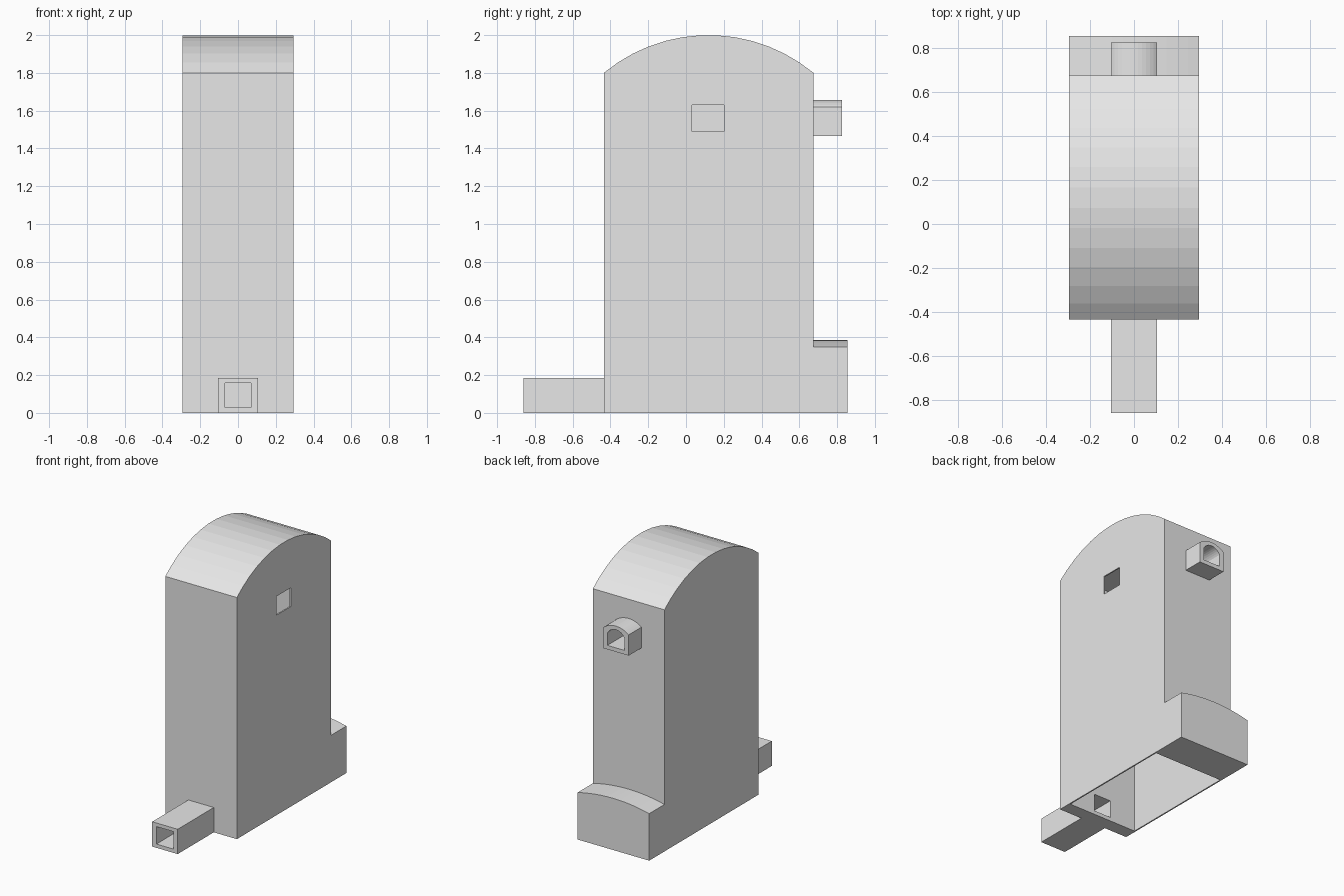
import bpy, bmesh, math
from mathutils import Vector

cube = bpy.data.objects.get("Cube")
if cube:
    bpy.data.objects.remove(cube, do_unlink=True)

grey = bpy.data.materials.new("plain_grey")
grey.use_nodes = True
grey.diffuse_color = (0.8, 0.8, 0.8, 1)
grey.node_tree.nodes["Principled BSDF"].inputs["Base Color"].default_value = (0.8, 0.8, 0.8, 1)


def block_profile(a0, a1, z0, shoulder, rise=0, steps=13):
    """Rectangle from a0 to a1 whose top may be a circular arch."""
    pts = [(a0, z0), (a1, z0)]
    if not rise:
        return pts + [(a1, shoulder), (a0, shoulder)]
    half, mid = (a1 - a0) / 2, (a0 + a1) / 2
    radius = (half ** 2 + rise ** 2) / (2 * rise)
    sweep = math.asin(min(1, half / radius))
    for i in range(steps + 1):
        t = sweep * (1 - 2 * i / steps)
        pts.append((mid + radius * math.sin(t),
                    shoulder + rise - radius + radius * math.cos(t)))
    return pts


def prism(name, profile, axis, start, end):
    """Extrude a profile along x (profile in y, z) or along y (profile in x, z)."""
    bm = bmesh.new()
    if axis == "x":
        verts = [bm.verts.new((start, a, z)) for a, z in profile]
        step = Vector((end - start, 0, 0))
    else:
        verts = [bm.verts.new((a, start, z)) for a, z in profile]
        step = Vector((0, end - start, 0))
    face = bm.faces.new(verts)
    out = bmesh.ops.extrude_face_region(bm, geom=[face], use_keep_orig=True)
    bmesh.ops.translate(bm, vec=step,
                        verts=[g for g in out["geom"] if isinstance(g, bmesh.types.BMVert)])
    bmesh.ops.recalc_face_normals(bm, faces=bm.faces)
    mesh = bpy.data.meshes.new(name)
    bm.to_mesh(mesh)
    bm.free()
    mesh.materials.append(grey)
    obj = bpy.data.objects.new(name, mesh)
    bpy.context.collection.objects.link(obj)
    return obj


def cut(targets, cutter):
    """Subtract the cutter from each target, then remove it."""
    cutter.hide_render = True
    for obj in targets:
        mod = obj.modifiers.new("opening", "BOOLEAN")
        mod.operation, mod.solver, mod.object = "DIFFERENCE", "EXACT", cutter
        bpy.context.view_layer.objects.active = obj
        bpy.ops.object.modifier_apply(modifier=mod.name)
    bpy.data.objects.remove(cutter, do_unlink=True)


HALF = 0.295
FRONT, BACK = -0.435, 0.675

# Main parts
tower = prism("tower_body", block_profile(FRONT, BACK, 0, 1.8, 0.2), "x", -HALF, HALF)
prism("back_step", block_profile(-HALF, HALF, 0, 0.35, 0.035, 12), "y", BACK, 0.855)
inlet = prism("front_duct", block_profile(-0.105, 0.105, 0, 0.185), "y", -0.86, FRONT)
outlet = prism("back_duct", block_profile(-0.105, 0.105, 1.465, 1.62, 0.037, 12), "y", BACK, 0.825)

# Hollow interior, open at the bottom, with thin side walls
cut([tower], prism("cavity", block_profile(FRONT + 0.1, BACK - 0.1, -0.1, 1.8),
                   "x", -HALF + 0.01, HALF - 0.01))

# Passages through the ducts and the side window
cut([tower, inlet], prism("front_passage", block_profile(-0.07, 0.07, 0.028, 0.158),
                          "y", -1, -0.2))
cut([tower, outlet], prism("back_passage", block_profile(-0.07, 0.07, 1.495, 1.585, 0.045, 12),
                           "y", 0.4, 1))
cut([tower], prism("side_window", block_profile(0.033, 0.2, 1.49, 1.63), "x", 0.2, 0.4))
